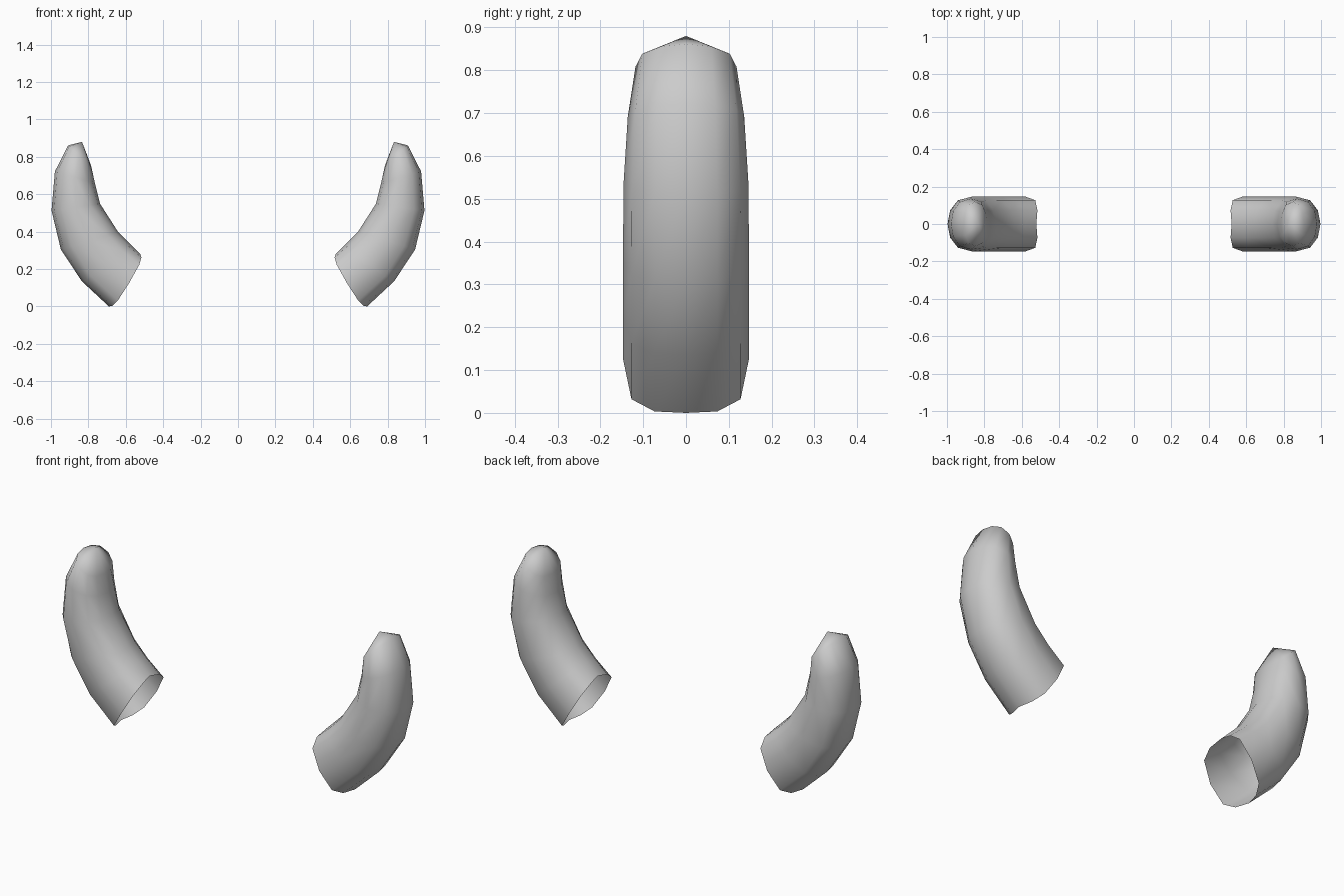
import bpy, bmesh, math
from mathutils import Vector

if "Cube" in bpy.data.objects:
    bpy.data.objects.remove(bpy.data.objects["Cube"])

# Horn material
grey = bpy.data.materials.new("horn_grey")
grey.use_nodes = True
colour = (0.6, 0.6, 0.6, 1)
grey.diffuse_color = colour
grey.node_tree.nodes["Principled BSDF"].inputs["Base Color"].default_value = colour

# Stations from base to tip: outer x, z, inner x, z, half depth, base bulge, roundness
SIDES = 12
STATIONS = [
    (0.69, 0.0, 0.522, 0.28, 0.147, 0.028, 0.55),
    (0.835, 0.135, 0.585, 0.342, 0.147, 0.012, 0.6),
    (0.947, 0.305, 0.642, 0.40, 0.147, 0, 0.7),
    (0.997, 0.513, 0.738, 0.55, 0.146, 0, 0.8),
    (0.979, 0.722, 0.765, 0.66, 0.136, 0, 0.85),
    (0.909, 0.861, 0.786, 0.755, 0.118, 0, 0.8),
]
TIP = (0.834, 0.88)


def build_horn(name, side):
    bm = bmesh.new()
    rings = []
    for ox, oz, ix, iz, depth, bulge, power in STATIONS:
        outer, inner = Vector((ox, 0, oz)), Vector((ix, 0, iz))
        mid, half = (outer + inner) / 2, (outer - inner) / 2
        back = Vector((half.z, 0, -half.x)).normalized()
        ring = []
        for i in range(SIDES):
            a = math.tau * i / SIDES
            c, s = math.cos(a), math.sin(a)
            u = math.copysign(abs(c) ** power, c) if abs(c) > 1e-6 else 0
            p = mid + half * u + back * bulge * abs(s)
            ring.append(bm.verts.new((p.x * side, s * depth, p.z)))
        rings.append(ring)
    # Walls, left open at the base
    for low, high in zip(rings, rings[1:]):
        for i in range(SIDES):
            j = (i + 1) % SIDES
            bm.faces.new((low[i], low[j], high[j], high[i]))
    # Pointed cap
    tip = bm.verts.new((TIP[0] * side, 0, TIP[1]))
    for i in range(SIDES):
        bm.faces.new((rings[-1][i], rings[-1][(i + 1) % SIDES], tip))
    bmesh.ops.recalc_face_normals(bm, faces=bm.faces)
    for face in bm.faces:
        face.smooth = True
    mesh = bpy.data.meshes.new(name)
    bm.to_mesh(mesh)
    bm.free()
    mesh.materials.append(grey)
    horn = bpy.data.objects.new(name, mesh)
    bpy.context.collection.objects.link(horn)


build_horn("left_horn", 1)
build_horn("right_horn", -1)
